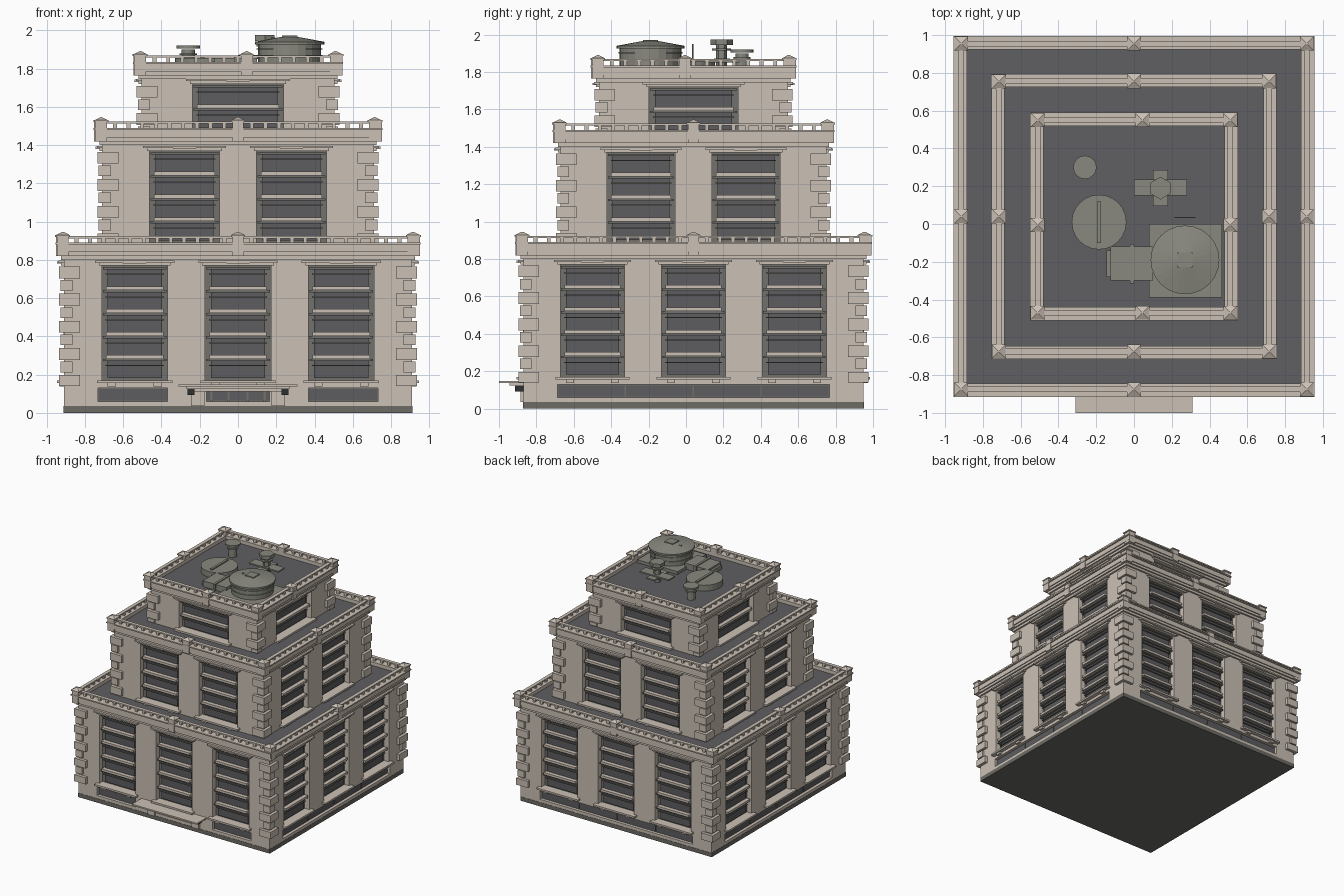
import bpy, bmesh, math
from mathutils import Matrix

if "Cube" in bpy.data.objects:
    bpy.data.objects.remove(bpy.data.objects["Cube"])

CY = 0.04  # depth centre of the building


def material(name, rgb):
    m = bpy.data.materials.new(name)
    m.use_nodes = True
    m.diffuse_color = (*rgb, 1)
    m.node_tree.nodes["Principled BSDF"].inputs["Base Color"].default_value = (*rgb, 1)
    return m


STONE = material("pale_stone", (0.60, 0.53, 0.46))
GLASS = material("dark_glass", (0.11, 0.11, 0.115))
FRAME = material("window_frame", (0.17, 0.165, 0.15))
DECK = material("roof_felt", (0.115, 0.115, 0.125))
PLINTH = material("plinth_grey", (0.15, 0.145, 0.13))
METAL = material("roof_metal", (0.25, 0.25, 0.215))
BLACK = material("lamp_black", (0.03, 0.03, 0.03))
WORLD = Matrix.Identity(4)


def side(k):
    """Frame of one facade: x runs along it, -y points outwards."""
    return Matrix.Translation((0, CY, 0)) @ Matrix.Rotation(k * math.pi / 2, 4, 'Z')


class Part:
    def __init__(self, name, mat):
        self.name, self.mat, self.bm = name, mat, bmesh.new()

    def box(self, x0, x1, y0, y1, z0, z1, frame=WORLD):
        size = Matrix.Diagonal((x1 - x0, y1 - y0, z1 - z0, 1))
        centre = Matrix.Translation(((x0 + x1) / 2, (y0 + y1) / 2, (z0 + z1) / 2))
        bmesh.ops.create_cube(self.bm, size=1, matrix=frame @ centre @ size)

    def slab(self, u, half, d0, d1, z0, z1, frame):
        """Box on a facade, centred at u, from depth d0 out to d1."""
        self.box(u - half, u + half, -d1, -d0, z0, z1, frame)

    def drum(self, x, y, z0, z1, r0, r1=None, n=24, turn=0.0):
        r1 = r0 if r1 is None else r1
        m = Matrix.Translation((x, y, (z0 + z1) / 2)) @ Matrix.Rotation(turn, 4, 'Z')
        bmesh.ops.create_cone(self.bm, cap_ends=True, segments=n, radius1=r0,
                              radius2=r1, depth=z1 - z0, matrix=m)

    def done(self):
        mesh = bpy.data.meshes.new(self.name)
        self.bm.to_mesh(mesh)
        self.bm.free()
        mesh.materials.append(self.mat)
        bpy.context.collection.objects.link(bpy.data.objects.new(self.name, mesh))


def build_tier(label, w, base, sill, rows, top, bays, bay, mid, quoin0):
    """One storey block: w half width, top = underside of the cornice."""
    names = ("walls", "window_sills", "quoins", "cornice", "balustrade", "posts")
    walls, sills, quoins, cornice, rail, posts = (Part(f"{label}_{n}", STONE) for n in names)
    core = Part(label + "_window_recess", FRAME)
    glass = Part(label + "_window_panes", GLASS)
    bars = Part(label + "_window_bars", FRAME)
    deck = Part(label + "_roof_deck", DECK)
    pitch, head, back = 0.12, sill + rows * 0.12, w - 0.045
    core.box(-back, back, CY - back, CY + back, base, top + 0.03)
    deck.box(-w, w, CY - w, CY + w, top + 0.05, top + 0.06)

    for k in range(4):
        f = side(k)
        # Wall piers, lintel and apron around the bays
        edges = [-w] + [e for u in bays for e in (u - bay, u + bay)] + [w]
        for a, b in zip(edges[::2], edges[1::2]):
            walls.box(a, b, -w, -back, base, top + 0.03, f)
        for u in bays:
            walls.slab(u, bay, back, w, head, top + 0.03, f)
            if base < sill and label != "lower":
                walls.slab(u, bay, back, w, base, sill, f)
            # Window rows
            for r in range(rows):
                z = sill + r * pitch
                glass.slab(u, bay - 0.03, back, w - 0.032, z + 0.012, z + 0.1, f)
                bars.slab(u, bay - 0.02, back, w - 0.022, z + 0.074, z + 0.081, f)
                bars.slab(u, bay - 0.005, back, w - 0.012, z + 0.1, z + 0.112, f)
                if r:
                    sills.slab(u, bay - 0.022, back, w + 0.002, z - 0.008, z + 0.012, f)
            # Head moulding, keystone plate, bottom sill with brackets
            sills.slab(u, bay + 0.015, w, w + 0.015, head, head + 0.014, f)
            sills.slab(u, bay + 0.035, w, w + 0.028, head + 0.014, head + 0.026, f)
            sills.slab(u, 0.06, w, w + 0.035, head + 0.01, head + 0.022, f)
            sills.slab(u, bay + 0.025, back, w + 0.035, sill - 0.015, sill, f)
            for s in (-1, 1):
                sills.slab(u + s * 0.12, 0.022, w, w + 0.022, sill - 0.032, sill - 0.015, f)
        # Cornice steps and coping
        for out, low, high in ((0.015, 0, 0.02), (0.028, 0.02, 0.04), (0.036, 0.04, 0.08),
                               (0.045, 0.08, 0.09)):
            cornice.box(-w - out, w + out, -w - out, -w + 0.025, top + low, top + high, f)
        # Balustrade
        line, zr = w + 0.005, top + 0.09
        rail.box(-line, line, -line - 0.015, -line + 0.015, zr + 0.023, zr + 0.034, f)
        count = round(w / 0.035)
        for i in range(1, count):
            u = -line + 2 * line * i / count
            rail.slab(u, 0.010, line - 0.01, line + 0.01, zr, zr + 0.025, f)
        # Corner and middle posts with hipped caps
        shift = mid if k in (0, 3) else -mid
        for u in (-line, shift):
            posts.slab(u, 0.03, line - 0.03, line + 0.037, top + 0.02, top + 0.125, f)
            posts.slab(u, 0.037, line - 0.037, line + 0.041, top + 0.12, top + 0.13, f)
            p = f @ Matrix.Translation((u, -line, 0))
            posts.drum(p.translation.x, p.translation.y, top + 0.13, top + 0.146,
                       0.05, 0.005, 4, math.pi / 4)
        # Alternating corner stones
        step = 0.071
        for i in range(int((top - quoin0) / step + 0.3)):
            wide = i % 2 == 0
            z1 = top - 0.035 - i * step
            z0 = max(z1 - (0.062 if wide else 0.056), quoin0)
            if z1 - z0 > 0.02:
                out, reach = (0.025, 0.085) if wide else (0.018, 0.045)
                quoins.box(-w - out, -w + reach, -w - out, -w + 0.01, z0, z1, f)
                quoins.box(w - reach, w + out, -w - out, -w + 0.01, z0, z1, f)

    for part in (walls, sills, quoins, cornice, rail, posts, core, glass, bars, deck):
        part.done()


build_tier("lower", 0.91, 0.17, 0.17, 5, 0.80, (-0.54, 0, 0.54), 0.172, 0, 0.14)
build_tier("middle", 0.71, 0.85, 0.89, 4, 1.40, (-0.28, 0.28), 0.182, 0, 0.87)
build_tier("upper", 0.505, 1.45, 1.48, 2, 1.745, (0,), 0.237, 0.045, 1.47)

# Ground storey: plinth, wall band and low windows
plinth = Part("plinth", PLINTH)
plinth.box(-0.912, 0.912, CY - 0.912, CY + 0.912, 0, 0.035)
plinth.done()
band = Part("ground_walls", STONE)
low_glass = Part("ground_windows", GLASS)
low_frame = Part("ground_window_frames", FRAME)
band.box(-0.88, 0.88, CY - 0.88, CY + 0.88, 0.035, 0.17)
for k in range(4):
    f = side(k)
    spans = ((-0.55, 0.182), (0, 0.165), (0.55, 0.182)) if k == 0 else ((0, 0.727),)
    edges = [-0.91] + [e for u, h in spans for e in (u - h, u + h)] + [0.91]
    for a, b in zip(edges[::2], edges[1::2]):
        band.box(a, b, -0.91, -0.87, 0.035, 0.17, f)
    for u, h in spans:
        band.slab(u, h, 0.87, 0.91, 0.035, 0.06, f)
        band.slab(u, h, 0.87, 0.91, 0.13, 0.17, f)
        low_frame.slab(u, h, 0.87, 0.884, 0.06, 0.13, f)
        panes = 4 if k else 1
        for i in range(panes):
            c = u - h + (2 * i + 1) * h / panes
            low_glass.slab(c, h / panes - 0.004, 0.88, 0.89, 0.065, 0.125, f)
for part in (band, low_glass, low_frame):
    part.done()

# Entrance: canopy, side piers, door mullions and lamps
front = side(0)
canopy = Part("entrance_canopy", STONE)
canopy.slab(0, 0.31, 0.90, 1.04, 0.137, 0.149, front)
canopy.slab(0, 0.27, 0.90, 0.985, 0.125, 0.137, front)
canopy.slab(0, 0.23, 0.90, 0.94, 0.113, 0.125, front)
canopy.done()
piers = Part("entrance_piers", STONE)
lamps = Part("entrance_lamps", BLACK)
doors = Part("entrance_mullions", FRAME)
for s in (-1, 1):
    piers.slab(s * 0.21, 0.035, 0.90, 0.925, 0.035, 0.125, front)
    lamps.slab(s * 0.245, 0.018, 0.91, 0.955, 0.093, 0.137, front)
    for u in (0.05, 0.14):
        doors.slab(s * u, 0.006, 0.88, 0.897, 0.06, 0.13, front)
for part in (piers, lamps, doors):
    part.done()

# Roof plant
R = 1.80
tank = Part("water_tank", METAL)
tank.box(0.08, 0.465, -0.39, 0.0, R, R + 0.03)
tank.drum(0.27, -0.19, R + 0.03, 1.925, 0.165)
for z in (1.865, 1.90):
    tank.drum(0.27, -0.19, z, z + 0.006, 0.172)
tank.drum(0.27, -0.19, 1.925, 1.94, 0.182)
tank.drum(0.27, -0.19, 1.94, 1.968, 0.182, 0.03)
tank.box(0.23, 0.31, -0.23, -0.15, 1.95, 1.972)
tank.drum(0.185, -0.19, 1.94, 1.962, 0.012, n=8)
tank.done()
duct = Part("air_handler", METAL)
duct.box(-0.125, 0.10, -0.30, -0.12, R, 1.855)
duct.box(-0.145, -0.125, -0.28, -0.14, R, 1.84)
duct.box(-0.02, 0.0, -0.315, -0.105, R, 1.862)
duct.done()
fan = Part("roof_fan", METAL)
fan.drum(-0.185, 0.01, R, 1.855, 0.145)
fan.box(-0.195, -0.175, -0.10, 0.12, 1.855, 1.865)
fan.done()
vent = Part("vent_pipe", METAL)
vent.drum(-0.26, 0.30, R, 1.90, 0.035, n=12)
vent.drum(-0.26, 0.30, 1.87, 1.88, 0.045, n=12)
vent.drum(-0.26, 0.30, 1.905, 1.92, 0.062, n=16)
vent.done()
stack = Part("exhaust_stack", METAL)
stack.drum(0.14, 0.19, R, 1.945, 0.03, n=6)
stack.box(0.0, 0.28, 0.15, 0.235, 1.86, 1.872)
stack.box(0.10, 0.18, 0.095, 0.285, 1.85, 1.862)
stack.drum(0.14, 0.19, 1.915, 1.925, 0.05, n=6)
stack.drum(0.14, 0.19, 1.945, 1.975, 0.06, n=6)
stack.done()
aerial = Part("aerial", METAL)
aerial.drum(0.27, 0.035, R, 1.95, 0.004, n=6)
aerial.box(0.215, 0.325, 0.032, 0.038, 1.85, 1.856)
aerial.done()
